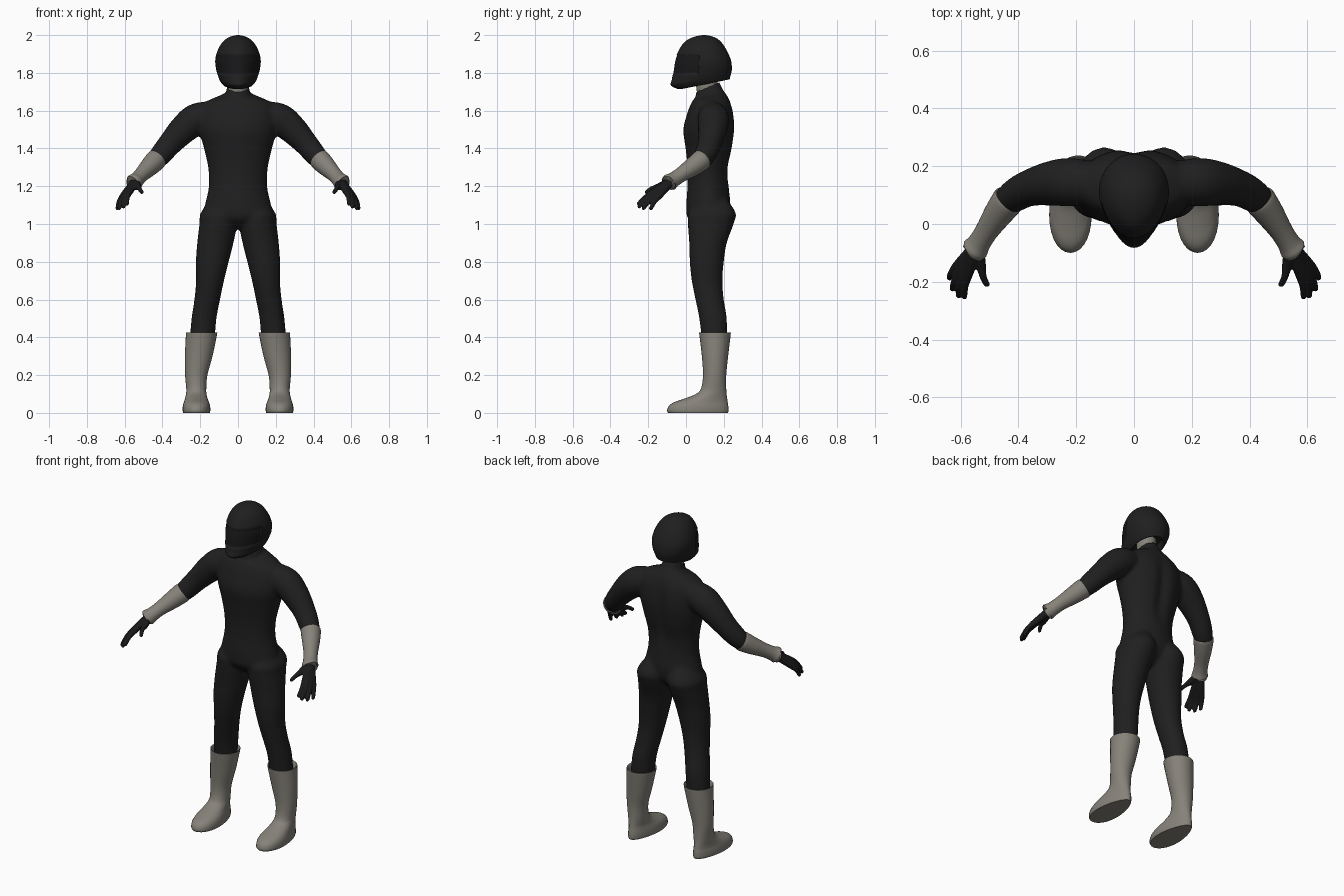
import bpy, bmesh
from math import sin, cos, pi, exp, radians
from mathutils import Vector

if "Cube" in bpy.data.objects:
    bpy.data.objects.remove(bpy.data.objects["Cube"])


def material(name, rgb):
    m = bpy.data.materials.new(name)
    m.use_nodes = True
    m.diffuse_color = (*rgb, 1)
    node = next(n for n in m.node_tree.nodes if n.type == 'BSDF_PRINCIPLED')
    node.inputs["Base Color"].default_value = (*rgb, 1)
    node.inputs["Roughness"].default_value = 0.7
    return m


suit_black = material("suit black", (0.014, 0.014, 0.014))
glove_black = material("glove black", (0.010, 0.010, 0.011))
visor_black = material("visor black", (0.009, 0.009, 0.010))
warm_grey = material("warm grey", (0.24, 0.225, 0.195))


def smooth_rows(rows, steps=4):
    """Catmull-Rom interpolation between rows of numbers."""
    rows = [Vector(r) for r in rows]
    out = []
    for i in range(len(rows) - 1):
        a, b, c, d = rows[max(i - 1, 0)], rows[i], rows[i + 1], rows[min(i + 2, len(rows) - 1)]
        for k in range(steps):
            t = k / steps
            out.append(0.5 * (2 * b + (c - a) * t + (2 * a - 5 * b + 4 * c - d) * t ** 2
                              + (3 * b - a - 3 * c + d) * t ** 3))
    return out + [rows[-1]]


def skin(bm, rings):
    """Bridge rings of points into a closed skin."""
    loops = [[bm.verts.new(p) for p in ring] for ring in rings]
    n = len(loops[0])
    for a, b in zip(loops, loops[1:]):
        for i in range(n):
            j = (i + 1) % n
            bm.faces.new((a[i], a[j], b[j], b[i]))
    bm.faces.new(loops[0])
    bm.faces.new(loops[-1][::-1])


def stack(bm, rows, side=1, n=32):
    """Level sections: z, centre x, half width, front y, back y, taper, tilt."""
    rings = []
    for z, xc, hw, yf, yb, taper, tilt in smooth_rows(rows):
        ring = []
        for i in range(n):
            a = 2 * pi * i / n
            dy = sin(a) * (yb - yf) / 2
            ring.append((side * (xc + hw * cos(a) * (1 + taper * sin(a))),
                         (yf + yb) / 2 + dy, z + tilt * dy))
        rings.append(ring)
    skin(bm, rings)


def tube(bm, rows, side=1, n=20):
    """Round sections along a path: x, y, z, radius."""
    pts = smooth_rows(rows)
    rings = []
    for i, p in enumerate(pts):
        d = (pts[min(i + 1, len(pts) - 1)] - pts[max(i - 1, 0)]).to_3d().normalized()
        u = d.cross(Vector((0, 1, 0.3))).normalized()
        v = d.cross(u)
        ring = [p.to_3d() + p[3] * (u * cos(2 * pi * k / n) + v * sin(2 * pi * k / n))
                for k in range(n)]
        rings.append([(side * q.x, q.y, q.z) for q in ring])
    skin(bm, rings)


def finish(bm, name, *mats, voxel=0, smooth=0):
    bmesh.ops.recalc_face_normals(bm, faces=bm.faces)
    me = bpy.data.meshes.new(name)
    bm.to_mesh(me)
    bm.free()
    ob = bpy.data.objects.new(name, me)
    bpy.context.collection.objects.link(ob)
    bpy.ops.object.select_all(action='DESELECT')
    ob.select_set(True)
    bpy.context.view_layer.objects.active = ob
    for m in mats:
        me.materials.append(m)
    if voxel:
        # Fuse the overlapping limbs into one skin
        mod = ob.modifiers.new("Fuse", 'REMESH')
        mod.mode = 'VOXEL'
        mod.voxel_size = voxel
        relax = ob.modifiers.new("Relax", 'SMOOTH')
        relax.iterations = smooth
        for mod_name in ("Fuse", "Relax"):
            bpy.ops.object.modifier_apply(modifier=mod_name)
    bpy.ops.object.shade_smooth_by_angle(angle=radians(50))
    return ob


# Body suit: torso, legs and sleeves
bm = bmesh.new()
stack(bm, [
    (1.725, 0, .061, .052, .178, 0, .4), (1.69, 0, .067, .05, .195, 0, .3),
    (1.67, 0, .12, .04, .218, 0, .1), (1.64, 0, .18, .028, .238, 0, 0),
    (1.59, 0, .205, .008, .254, 0, 0), (1.5, 0, .205, -.014, .262, 0, 0),
    (1.4, 0, .18, -.002, .25, 0, 0), (1.3, 0, .158, .008, .228, 0, 0),
    (1.2, 0, .154, .008, .226, 0, 0), (1.1, 0, .175, .002, .235, 0, 0),
    (1.03, 0, .185, .01, .22, 0, 0), (.975, 0, .06, .07, .17, 0, 0)], n=48)
for v in bm.verts:
    if v.co.y > .15 and 1.2 < v.co.z < 1.66:
        v.co.y -= .022 * exp(-(v.co.x / .035) ** 2) * sin(pi * (v.co.z - 1.2) / .46)
for s in (1, -1):
    stack(bm, [
        (1.14, .085, .05, .08, .21, 0, 0), (1.06, .1, .097, .015, .263, 0, 0),
        (1.0, .104, .1, .01, .252, 0, 0), (.9, .12, .096, .017, .216, 0, 0),
        (.8, .136, .087, .02, .2, 0, 0), (.7, .148, .074, .03, .193, 0, 0),
        (.6, .163, .068, .05, .2, 0, 0), (.5, .18, .066, .07, .216, 0, 0),
        (.38, .19, .066, .085, .216, 0, 0)], s)
    tube(bm, [
        (.13, .14, 1.58, .072), (.22, .145, 1.555, .084), (.29, .14, 1.5, .077),
        (.36, .125, 1.425, .064), (.41, .1, 1.365, .058), (.445, .07, 1.325, .049),
        (.5, 0, 1.27, .034)], s)
finish(bm, "body_suit", suit_black, voxel=.011, smooth=3)

# Neck between collar and helmet
bm = bmesh.new()
stack(bm, [(1.68, 0, .052, .065, .17, 0, .4), (1.74, 0, .054, .055, .165, 0, .4),
           (1.8, 0, .054, .05, .16, 0, .2)])
finish(bm, "neck", warm_grey)

# Helmet, with a hollow underside
bm = bmesh.new()
stack(bm, [
    (2.0, 0, .008, .085, .105, 0, 0), (1.99, 0, .045, .04, .148, .05, 0),
    (1.965, 0, .08, -.006, .185, .1, 0), (1.92, 0, .106, -.038, .215, .14, 0),
    (1.87, 0, .119, -.058, .237, .15, 0), (1.82, 0, .115, -.067, .243, .15, .03),
    (1.78, 0, .104, -.075, .239, .15, .1), (1.757, 0, .095, -.08, .234, .18, .15),
    (1.74, 0, .082, -.035, .23, .15, .2), (1.747, 0, .073, -.015, .215, .1, .18),
    (1.79, 0, .07, 0, .2, .1, .1)], n=48)
bmesh.ops.recalc_face_normals(bm, faces=bm.faces)
# Visor opening, set slightly into the front
visor = [f for f in bm.faces if 1.795 < f.calc_center_median().z < 1.89
         and f.calc_center_median().y < .07 and f.normal.y < -.1 and len(f.verts) == 4]
bmesh.ops.inset_region(bm, faces=visor, thickness=.003, depth=-.003)
for f in visor:
    f.material_index = 1
finish(bm, "helmet", suit_black, visor_black)

for s, side in ((1, "left"), (-1, "right")):
    # Boot, with an open top edge around the leg
    bm = bmesh.new()
    stack(bm, [
        (.395, .193, .07, .083, .222, 0, 0), (.42, .193, .076, .076, .23, 0, 0),
        (.425, .193, .082, .07, .236, 0, 0), (.41, .194, .082, .071, .236, 0, 0),
        (.3, .208, .073, .084, .223, 0, 0), (.2, .221, .059, .09, .213, 0, 0),
        (.13, .221, .053, .08, .213, -.05, 0), (.1, .221, .054, .052, .215, -.12, 0),
        (.075, .221, .059, -.01, .218, -.18, 0), (.055, .22, .066, -.066, .221, -.2, 0),
        (.035, .22, .071, -.092, .224, -.2, 0), (.012, .22, .072, -.1, .225, -.2, 0),
        (.0, .22, .069, -.095, .222, -.2, 0)], s)
    finish(bm, side + "_boot", warm_grey)

    # Flared cuff on the forearm
    bm = bmesh.new()
    tube(bm, [
        (.45, .06, 1.322, .048), (.433, .085, 1.34, .051), (.437, .08, 1.336, .056),
        (.47, .035, 1.302, .05), (.51, -.025, 1.262, .04), (.535, -.065, 1.235, .04),
        (.549, -.086, 1.221, .046), (.551, -.088, 1.219, .04), (.545, -.08, 1.225, .034)],
        s, n=28)
    finish(bm, side + "_cuff", warm_grey)

    # Glove: each finger runs from the wrist through its knuckle to the tip
    bm = bmesh.new()
    fingers = [((.574, -.175, 1.168), (.588, -.258, 1.102)),
               ((.590, -.174, 1.160), (.608, -.254, 1.086)),
               ((.603, -.163, 1.151), (.630, -.230, 1.078)),
               ((.612, -.145, 1.145), (.641, -.190, 1.076)),
               ((.528, -.150, 1.196), (.507, -.216, 1.165))]
    wrist = Vector((.543, -.075, 1.228))
    for knuckle, tip in fingers:
        k, t = Vector(knuckle), Vector(tip)
        path = [(wrist, .024), (wrist.lerp(k, .5), .021), (k, .017),
                (k.lerp(t, .5) + Vector((.004, 0, .006)), .0125),
                (k.lerp(t, .92), .0105), (t, .005)]
        tube(bm, [(*p, r) for p, r in path], s, n=12)
    finish(bm, side + "_glove", glove_black, voxel=.005, smooth=2)
